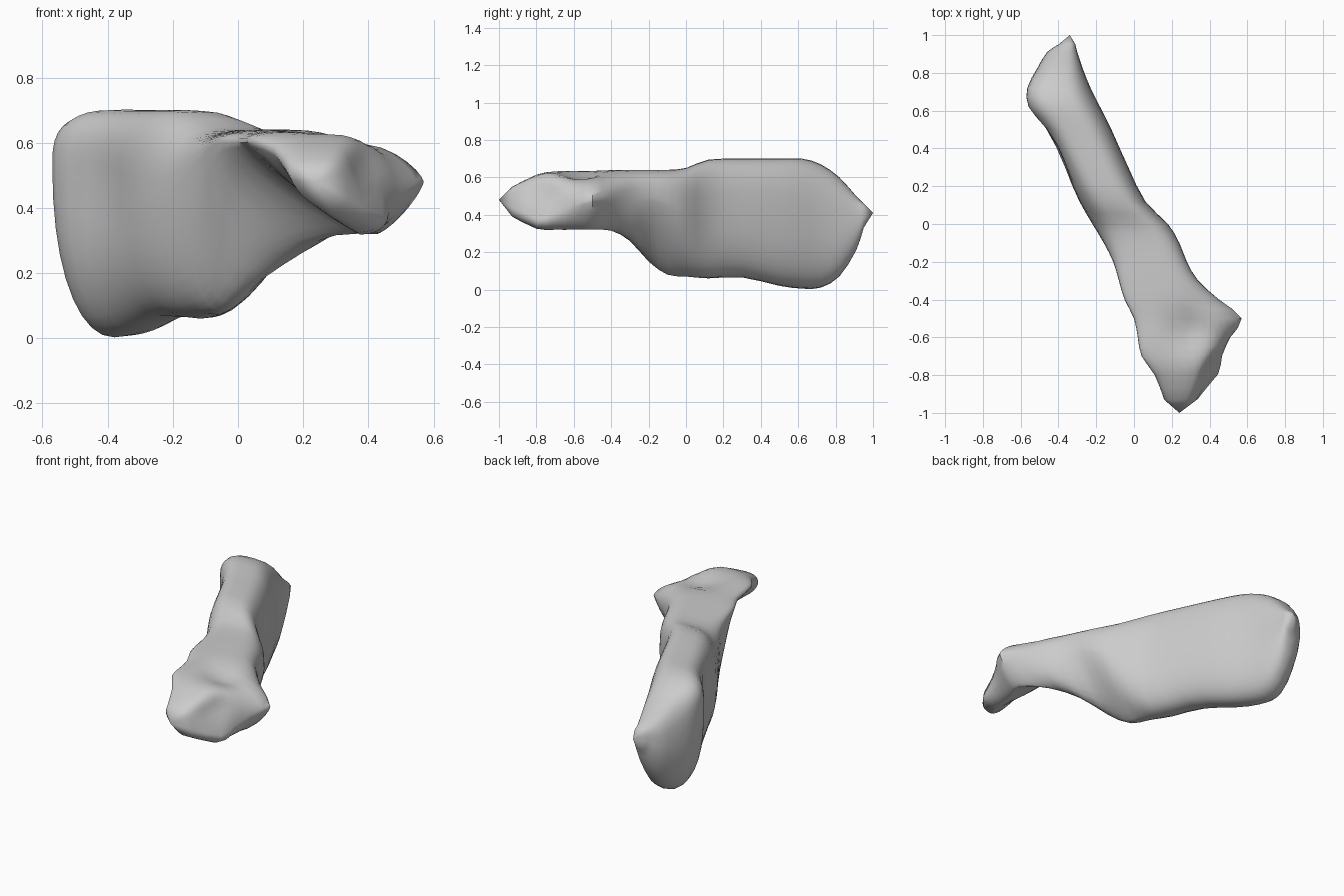
import bpy, bmesh
from math import cos, sin, pi, exp
from mathutils import Vector

cube = bpy.data.objects.get("Cube")
if cube:
    bpy.data.objects.remove(cube, do_unlink=True)

# One plain grey for the whole bone
grey = bpy.data.materials.new("bone_grey")
grey.use_nodes = True
colour = (0.6, 0.6, 0.6, 1)
grey.diffuse_color = colour
grey.node_tree.nodes["Principled BSDF"].inputs["Base Color"].default_value = colour

# Slices from the pointed front to the back lip:
# y, left x, right x, bottom z, top z, left flank z, right flank z, keel shift
SLICES = [
    (-.93, .16, .34, .39, .55, .5, .44, .3),
    (-.8, .11, .45, .325, .615, .57, .38, .5),
    (-.7, .04, .47, .32, .635, .6, .41, .55),
    (-.6, .02, .51, .32, .64, .6, .45, .55),
    (-.5, 0, .57, .32, .64, .6, .48, .5),
    (-.4, -.05, .45, .315, .64, .6, .49, .35),
    (-.3, -.08, .34, .26, .64, .59, .5, .05),
    (-.2, -.11, .28, .15, .64, .56, .5, -.35),
    (-.1, -.16, .24, .08, .64, .5, .47, -.4),
    (0, -.22, .18, .07, .65, .42, .42, -.25),
    (.12, -.29, .06, .06, .695, .4, .4, 0),
    (.3, -.38, -.03, .065, .7, .42, .4, 0),
    (.5, -.48, -.12, .02, .7, .48, .38, 0),
    (.62, -.56, -.18, .005, .7, .52, .36, .05),
    (.72, -.565, -.23, .01, .67, .52, .36, .05),
    (.82, -.515, -.27, .07, .6, .4, .36, .1),
    (.91, -.46, -.3, .21, .5, .36, .38, .1),
    (.95, -.4, -.31, .33, .46, .39, .4, .1),
]
FRONT_TIP = Vector((.24, -1, .48))
BACK_TIP = Vector((-.34, 1, .41))
SIDES = 36

# Hollows pressed into the surface: centre, push, radius
HOLLOWS = [
    ((.41, -.8, .52), (-.05, .05, 0), .1),
    ((.3, -.56, .64), (0, 0, -.05), .11),
    ((-.42, .4, .46), (.03, .015, 0), .16),
]


def smooth_slice(points, i, t):
    """Catmull-Rom blend of neighbouring slices."""
    a, b, c, d = (points[max(0, min(len(points) - 1, i + k))] for k in (-1, 0, 1, 2))
    return [q + t / 2 * (r - p + t * (2 * p - 5 * q + 4 * r - s + t * (3 * (q - r) + s - p)))
            for p, q, r, s in zip(a, b, c, d)]


def slice_points(y, left, right, bottom, top, left_z, right_z, keel):
    """Rounded outline; the flank away from the keel flattens to a slope."""
    mid_x, half = (left + right) / 2, (right - left) / 2
    flare = exp(-((y + .5) / .13) ** 2)
    for k in range(SIDES):
        c, s = cos(2 * pi * k / SIDES), sin(2 * pi * k / SIDES)
        side_x, side_z = (right, right_z) if c > 0 else (left, left_z)
        if s > 0:
            crest_x, crest_z, power = mid_x, top, .68
        else:
            crest_x, crest_z = mid_x + keel * half, bottom
            power = .85 + 1.7 * max(0, -keel if c > 0 else keel)
        if c > 0:
            power += flare * .7
        yield Vector((crest_x + (side_x - crest_x) * abs(c) ** power, y,
                      side_z + (crest_z - side_z) * abs(s) ** power))


def press(co):
    for centre, push, radius in HOLLOWS:
        distance = (co - Vector(centre)).length / radius
        co = co + Vector(push) * exp(-distance * distance)
    return co


# Bone body lofted through the slices
bm = bmesh.new()
rings = []
for i in range(len(SLICES) - 1):
    for t in (0, .5):
        values = smooth_slice(SLICES, i, t)
        rings.append([bm.verts.new(press(p)) for p in slice_points(*values)])
rings.append([bm.verts.new(p) for p in slice_points(*SLICES[-1])])
for near, far in zip(rings, rings[1:]):
    for k in range(SIDES):
        n = (k + 1) % SIDES
        bm.faces.new((near[k], near[n], far[n], far[k]))

# Pointed ends
for ring, tip in ((rings[0], FRONT_TIP), (rings[-1], BACK_TIP)):
    point = bm.verts.new(tip)
    for k in range(SIDES):
        bm.faces.new((ring[k], ring[(k + 1) % SIDES], point))
bmesh.ops.recalc_face_normals(bm, faces=bm.faces)

mesh = bpy.data.meshes.new("bone")
bm.to_mesh(mesh)
bm.free()
mesh.materials.append(grey)
bone = bpy.data.objects.new("bone", mesh)
bpy.context.collection.objects.link(bone)
bpy.ops.object.select_all(action="DESELECT")
bone.select_set(True)
bpy.context.view_layer.objects.active = bone
bpy.ops.object.shade_smooth_by_angle(angle=pi / 4)
